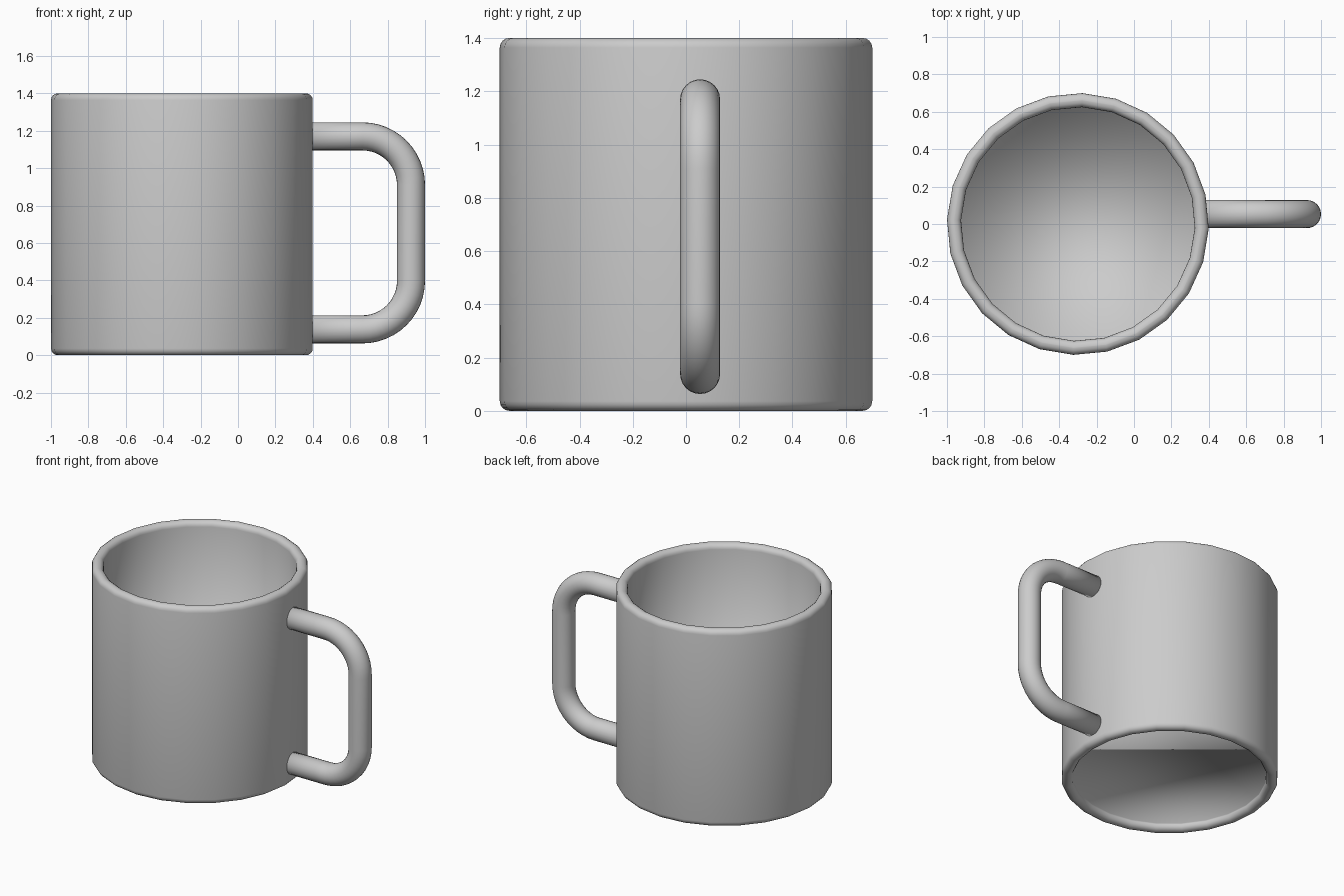
import bpy, bmesh
from math import sin, cos, pi, radians

if "Cube" in bpy.data.objects:
    bpy.data.objects.remove(bpy.data.objects["Cube"])

SIDES, CX, R, RI, H, B = 24, -0.3, 0.7, 0.625, 1.4, 0.036


def finish(bm, name):
    bmesh.ops.recalc_face_normals(bm, faces=bm.faces)
    for f in bm.faces:
        f.smooth = True
    mesh = bpy.data.meshes.new(name)
    bm.to_mesh(mesh)
    bm.free()
    obj = bpy.data.objects.new(name, mesh)
    bpy.context.collection.objects.link(obj)
    return obj


def skin(rings, name):
    """Bridge a list of point rings and cap both ends."""
    bm = bmesh.new()
    loops = [[bm.verts.new(p) for p in ring] for ring in rings]
    for a, b in zip(loops, loops[1:]):
        n = len(a)
        for i in range(n):
            j = (i + 1) % n
            bm.faces.new((a[i], a[j], b[j], b[i]))
    bm.faces.new(loops[0])
    bm.faces.new(loops[-1])
    return finish(bm, name)


def arc(cx, cz, r, a0, a1, n):
    return [(cx + r * cos(radians(a0 + (a1 - a0) * i / n)),
             cz + r * sin(radians(a0 + (a1 - a0) * i / n))) for i in range(n + 1)]


# Cup: turned profile with rounded rims, shallow foot recess and inner floor
profile = [(RI, 0.045)]
profile += arc(RI + B, B, B, 180, 270, 4)
profile += arc(R - B, B, B, 270, 360, 4)
profile += arc(R - B, H - B, B, 0, 90, 4)
profile += arc(RI + B, H - B, B, 90, 180, 4)
profile += [(RI, 0.08)]
turn = radians(-2)
skin([[(CX + r * cos(turn + 2 * pi * i / SIDES), r * sin(turn + 2 * pi * i / SIDES), z)
       for i in range(SIDES)] for r, z in profile], "cup")

# Handle: round bar swept along a D-shaped path
HY, HR, BEND = 0.053, 0.075, 0.26
XO, ZT, ZB = 0.925, 1.17, 0.138
path = [(0.35, ZT, 90)]
for cz, a0, a1 in ((ZT - BEND, 90, 0), (ZB + BEND, 0, -90)):
    for i in range(13):
        a = a0 + (a1 - a0) * i / 12
        path.append((XO - BEND + BEND * cos(radians(a)), cz + BEND * sin(radians(a)), a))
path.append((0.35, ZB, -90))
rings = []
for x, z, a in path:
    nx, nz = cos(radians(a)), sin(radians(a))
    rings.append([(x + HR * cos(t) * nx, HY + HR * sin(t), z + HR * cos(t) * nz)
                  for t in (2 * pi * k / 24 for k in range(24))])
skin(rings, "handle")
